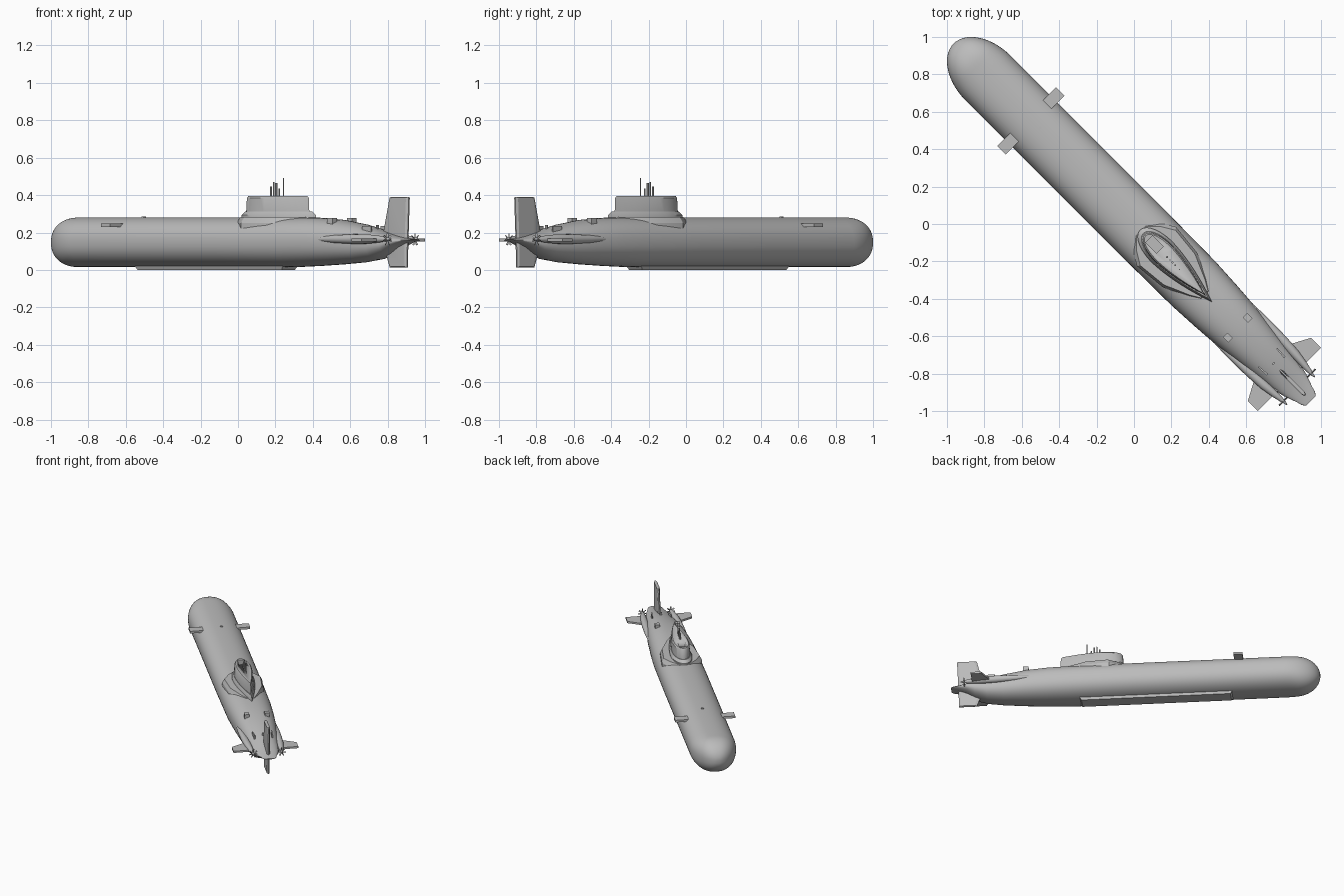
import bpy, bmesh, math
from mathutils import Matrix, Vector

if "Cube" in bpy.data.objects:
    bpy.data.objects.remove(bpy.data.objects["Cube"])

grey = bpy.data.materials.new("hull_grey")
grey.use_nodes = True
grey.diffuse_color = (0.5, 0.5, 0.5, 1)
grey.node_tree.nodes["Principled BSDF"].inputs["Base Color"].default_value = (0.5, 0.5, 0.5, 1)

# Parts are built with x toward the stern, then turned onto the diagonal
TURN = Matrix.Rotation(-math.pi / 4, 4, "Z")


def finish(name, bm, angle=35):
    bmesh.ops.recalc_face_normals(bm, faces=bm.faces)
    mesh = bpy.data.meshes.new(name)
    bm.to_mesh(mesh)
    bm.free()
    mesh.materials.append(grey)
    ob = bpy.data.objects.new(name, mesh)
    bpy.context.collection.objects.link(ob)
    ob.matrix_world = TURN
    bpy.ops.object.select_all(action="DESELECT")
    ob.select_set(True)
    bpy.context.view_layer.objects.active = ob
    bpy.ops.object.shade_smooth_by_angle(angle=math.radians(angle))
    return ob


def add_loft(bm, rings):
    rows = [[bm.verts.new(p) for p in ring] for ring in rings]
    n = len(rows[0])
    for a, b in zip(rows, rows[1:]):
        for i in range(n):
            j = (i + 1) % n
            bm.faces.new((a[i], a[j], b[j], b[i]))
    bm.faces.new(rows[0])
    bm.faces.new(rows[-1])


def loft(name, rings, angle=35):
    bm = bmesh.new()
    add_loft(bm, rings)
    return finish(name, bm, angle)


def box(name, x0, x1, y0, y1, z0, z1):
    corners = [(x0, y0), (x1, y0), (x1, y1), (x0, y1)]
    return loft(name, [[(x, y, z) for x, y in corners] for z in (z0, z1)])


def section(s, w, top, bottom, y=0, n=48, power=2.3):
    """Rounded, slightly squared cross-section."""
    mid, h, ring = (top + bottom) / 2, (top - bottom) / 2, []
    for i in range(n):
        c, d = math.cos(math.tau * i / n), math.sin(math.tau * i / n)
        ring.append((s, y + w * math.copysign(abs(c) ** (2 / power), c),
                     mid + h * math.copysign(abs(d) ** (2 / power), d)))
    return ring


# Hull: rounded bow, long middle, tapering flattened tail
rings = []
for i in range(1, 19):
    s = -1.1 - 0.264 * math.cos(math.pi / 2 * i / 18)
    w = 0.17 * math.sqrt(1 - ((s + 1.1) / 0.264) ** 2)
    h = 0.1325 * math.sqrt(1 - (min(s + 1.2, 0) / 0.164) ** 2)
    rings.append(section(s, w, 0.1475 + h, 0.1475 - h))
for st in [(0, .17, .28, .015), (.45, .166, .28, .015), (.62, .157, .279, .021),
           (.785, .145, .268, .029), (.95, .125, .244, .04), (1.07, .11, .218, .056),
           (1.16, .098, .195, .085), (1.22, .083, .18, .12), (1.29, .058, .168, .148),
           (1.32, .05, .165, .153), (1.337, .035, .163, .156)]:
    rings.append(section(*st))
loft("hull", rings, 50)

# Flat keel plate
loft("keel_plate", [[(-.71, -.05, 0), (.38, -.05, 0), (.38, .05, 0), (-.71, .05, 0)],
                    [(-.73, -.06, .03), (.4, -.06, .03), (.4, .06, .03), (-.73, .06, .03)]])


def teardrop(s0, s1, width, z, n=18):
    side = []
    for i in range(n + 1):
        u = (i / n) ** 1.6
        if u < 0.3:
            w = math.sqrt(1 - (1 - u / 0.3) ** 2)
        else:
            w = 1 - ((u - 0.3) / 0.7) ** 1.7
        side.append((s0 + u * (s1 - s0), width * w, z))
    return side + [(x, -y, zz) for x, y, zz in side[-2:0:-1]]


# Angular skirt, fairing and sail
skirt = [(.03, .04), (.09, .1), (.17, .148), (.35, .13), (.5, .065), (.56, .03)]
outline = skirt + [(x, -y) for x, y in reversed(skirt)]
loft("sail_skirt", [[(.28 + (x - .28) * k, y * k, z) for x, y in outline]
                    for k, z in ((1, .22), (1, .252), (.9, .283))], 20)
loft("sail_fairing", [teardrop(.045, .59, .078, .27), teardrop(.045, .59, .078, .293),
                      teardrop(.07, .56, .066, .312)])
sail = loft("sail", [teardrop(.075, .54, .064, .3), teardrop(.08, .535, .06, .385),
                     teardrop(.088, .525, .052, .395)])
cutter = box("cockpit_cutter", .115, .195, -.026, .026, .36, .42)
cutter.hide_render = True
cutter.display_type = "WIRE"
cut = sail.modifiers.new("cockpit", "BOOLEAN")
cut.object, cut.operation, cut.solver = cutter, "DIFFERENCE", "EXACT"
bpy.context.view_layer.objects.active = sail
bpy.ops.object.modifier_apply(modifier="cockpit")
bpy.data.objects.remove(cutter)

# Masts along the sail centreline
bm = bmesh.new()
for s, r, top in [(.25, .006, .445), (.272, .004, .47), (.29, .006, .465),
                  (.312, .005, .435), (.345, .003, .492)]:
    bmesh.ops.create_cone(bm, cap_ends=True, segments=10, radius1=r, radius2=r,
                          depth=top - .37,
                          matrix=Matrix.Translation((s, 0, (top + .37) / 2)))
finish("masts", bm)

# Rudder: one tapered blade above and below the tail
blade = [(1.1, .19), (1.15, .386), (1.16, .39), (1.29, .39), (1.295, .385), (1.285, .16),
         (1.28, .014), (1.15, .014), (1.11, .12)]
loft("rudder", [[(1.22 + (s - 1.22) * k, y, .2 + (z - .2) * k2) for s, z in blade]
                for y, k, k2 in ((-.011, .8, .98), (-.004, 1, 1), (.004, 1, 1), (.011, .8, .98))], 20)

# Paired parts
plane = [(1.02, .09), (1.1, .24), (1.175, .24), (1.175, .08)]
horn = [(.68, .135, .003), (.76, .135, .013), (.86, .13, .021), (1, .123, .026),
        (1.1, .118, .025), (1.18, .111, .018), (1.23, .106, .011), (1.262, .104, .003)]
for side, label in ((1, "left"), (-1, "right")):
    loft(label + "_stern_plane", [[(s, side * t, z) for s, t in plane] for z in (.153, .167)])
    box(label + "_bow_plane", -.812, -.747, side * .11, side * .222, .23, .247)
    loft(label + "_shaft_fairing",
         [section(s, r, .165 + r, .165 - r, side * t, 16, 2) for s, t, r in horn])
    box(label + "_deck_hatch", .765, .805, side * .058, side * .092, .22, .278)
    loft(label + "_aft_fin", [[(x, side * y, z) for x, y in
                               ((1.01, .066), (1.075, .06), (1.075, .07), (1.01, .074))]
                              for z in (.17, .235)])
    # Propeller with seven pitched blades
    bm = bmesh.new()
    hub = Matrix.Translation((1.234, side * .105, .163))
    for i in range(7):
        m = (hub @ Matrix.Rotation(math.tau * i / 7, 4, "X")
             @ Matrix.Translation((0, 0, .018)) @ Matrix.Rotation(side * .7, 4, "Z")
             @ Matrix.Diagonal((.003, .01, .03, 1)))
        bmesh.ops.create_cube(bm, size=1, matrix=m)
    finish(label + "_propeller", bm)

# Small deck fittings
box("forward_hatch", -.725, -.71, -.004, .014, .27, .285)
box("aft_fitting", 1.05, 1.06, -.008, .008, .2, .24)
